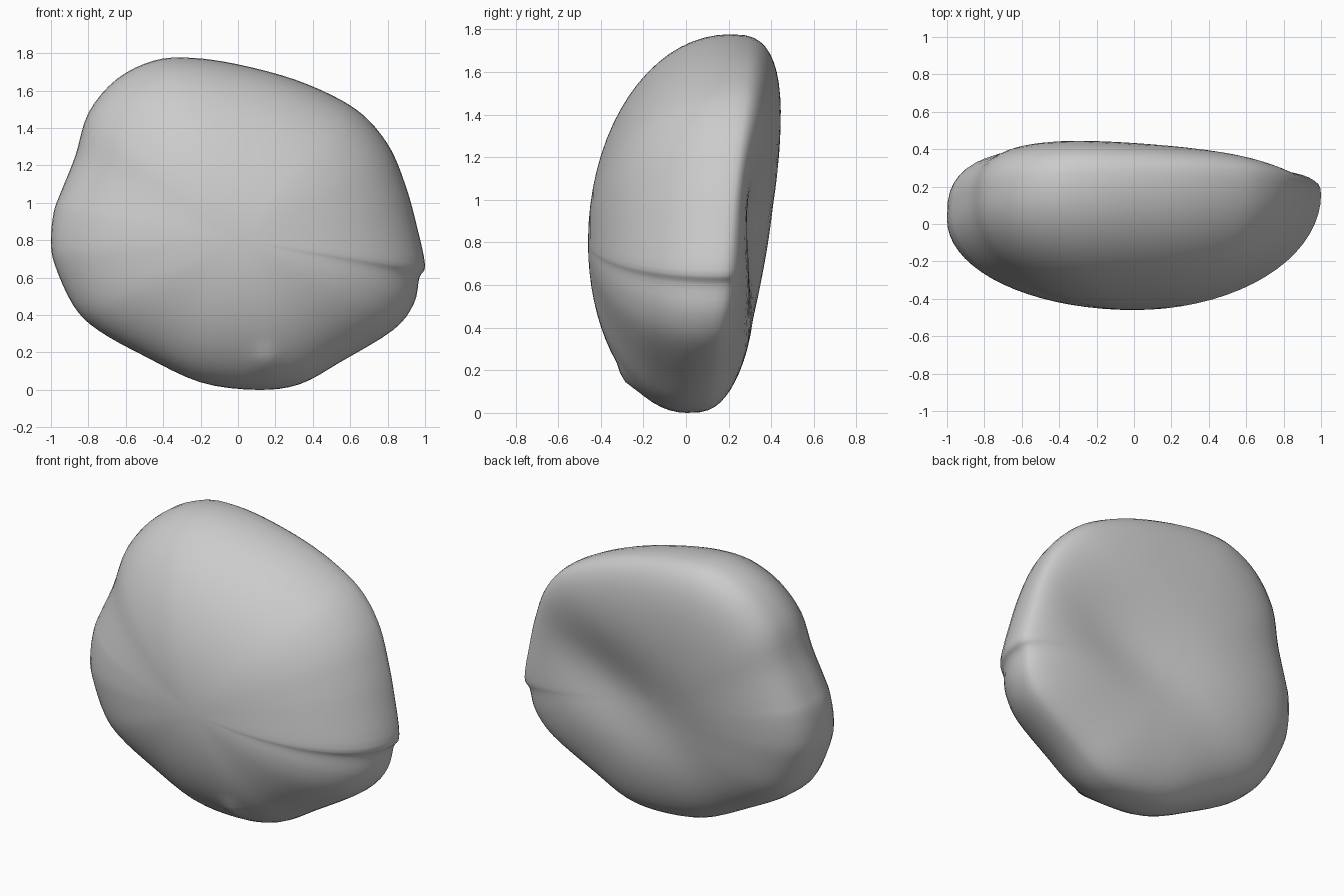
import bpy
import bmesh
import math
from mathutils import Vector

cube = bpy.data.objects.get("Cube")
if cube:
    bpy.data.objects.remove(cube, do_unlink=True)

# Outline of the pebble rim as (x, z), counter-clockwise from the pointed tip
OUTLINE = [
    (1, .67), (.95, .9), (.9, 1.08), (.82, 1.28), (.7, 1.44), (.55, 1.55),
    (.3, 1.66), (0, 1.74), (-.25, 1.775), (-.45, 1.76), (-.65, 1.66),
    (-.8, 1.48), (-.87, 1.25), (-.95, 1.05), (-.985, .95), (-1, .8),
    (-.98, .67), (-.88, .45), (-.75, .32), (-.5, .18), (-.2, .04),
    (.1, 0), (.33, .03), (.55, .15), (.83, .32), (.94, .46), (.97, .6),
]
CENTRE = Vector((0, .8))
STEPS = 4
RINGS = 18


def smooth_loop(points, steps):
    """Closed Catmull-Rom curve through the points."""
    pts = [Vector(p) for p in points]
    count = len(pts)
    loop = []
    for i in range(count):
        a, b, c, d = (pts[(i + k - 1) % count] for k in range(4))
        for s in range(steps):
            t = s / steps
            loop.append((b * 2 + (c - a) * t
                         + (a * 2 - b * 5 + c * 4 - d) * t ** 2
                         + (b * 3 - a - c * 3 + d) * t ** 3) / 2)
    return loop


def bell(distance, width):
    return math.exp(-(distance / width) ** 2)


def rim_depth(p):
    """The rim leans back towards the top and towards the tip."""
    return .1 + .075 * p.x + .13 * (p.y - CENTRE.y)


def front_depth(p, rim, r):
    """Rounded dome with a small nub near the bottom."""
    dome = rim - (rim + .46) * math.sqrt(max(0, 1 - r * r))
    nub = bell((p - Vector((.15, .16))).length, .05)
    return dome - .03 * nub


def back_depth(p, rim, r):
    """Flatter, tilted back with a shallow diagonal hollow."""
    plane = .285 + .122 * p.y - .05 * p.x
    along = Vector((.92, .39))
    offset = p - Vector((.35, .88))
    across = offset.x * along.y - offset.y * along.x
    hollow = .09 * bell(across, .28) * bell(offset.dot(along), .6)
    fullness = max(0, 1 - r ** 3) ** (1 / 3)
    return rim + (plane - hollow - rim) * fullness


rim_loop = smooth_loop(OUTLINE, STEPS)
bm = bmesh.new()


def ring(r, depth):
    verts = []
    for edge in rim_loop:
        p = CENTRE.lerp(edge, r)
        verts.append(bm.verts.new((p.x, depth(p, rim_depth(edge), r), p.y)))
    return verts


def build_side(depth, outer):
    """Rings from the shared rim inwards, closed by a fan."""
    count = len(outer)
    for k in range(RINGS - 1, 0, -1):
        inner = ring(math.sin(math.pi / 2 * k / RINGS), depth)
        for i in range(count):
            j = (i + 1) % count
            bm.faces.new((outer[i], outer[j], inner[j], inner[i]))
        outer = inner
    pole = bm.verts.new((CENTRE.x, depth(CENTRE, 0, 0), CENTRE.y))
    for i in range(count):
        bm.faces.new((outer[i], outer[(i + 1) % count], pole))


# Front dome and hollowed back share one rim
rim_verts = ring(1, lambda p, rim, r: rim)
build_side(front_depth, rim_verts)
build_side(back_depth, rim_verts)
bmesh.ops.recalc_face_normals(bm, faces=bm.faces)

mesh = bpy.data.meshes.new("pebble_body")
bm.to_mesh(mesh)
bm.free()
mesh.shade_smooth()
pebble = bpy.data.objects.new("pebble_body", mesh)
bpy.context.collection.objects.link(pebble)

# Plain grey surface
grey = bpy.data.materials.new("stone grey")
grey.use_nodes = True
colour = (.6, .6, .6, 1)
grey.diffuse_color = colour
for node in grey.node_tree.nodes:
    if node.type == "BSDF_PRINCIPLED":
        node.inputs["Base Color"].default_value = colour
mesh.materials.append(grey)
